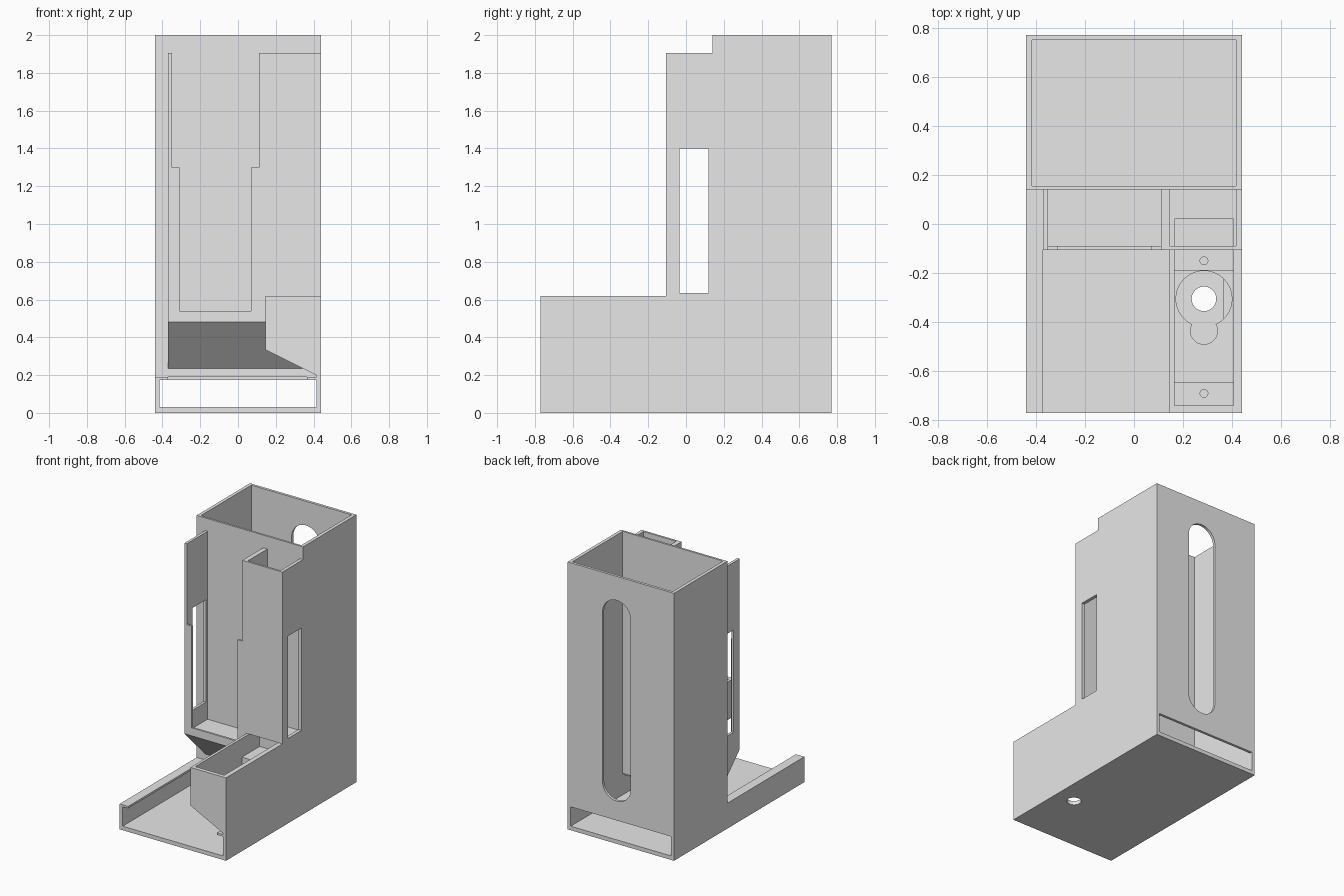
import bpy, bmesh, math
from mathutils import Vector

if "Cube" in bpy.data.objects:
    bpy.data.objects.remove(bpy.data.objects["Cube"])

grey = bpy.data.materials.new("light grey plastic")
grey.diffuse_color = (0.8, 0.8, 0.8, 1)
grey.use_nodes = True
grey.node_tree.nodes["Principled BSDF"].inputs["Base Color"].default_value = grey.diffuse_color


def prism(name, pts, axis, lo, hi):
    """Extrude a 2D outline along an axis (outline uses the other two axes in order)."""
    def place(p, d):
        c = list(p)
        c.insert(axis, d)
        return c
    bm = bmesh.new()
    f = bm.faces.new([bm.verts.new(place(p, lo)) for p in pts])
    r = bmesh.ops.extrude_face_region(bm, geom=[f])
    shift = [0, 0, 0]
    shift[axis] = hi - lo
    bmesh.ops.translate(bm, vec=Vector(shift),
                        verts=[v for v in r["geom"] if isinstance(v, bmesh.types.BMVert)])
    bmesh.ops.recalc_face_normals(bm, faces=bm.faces)
    me = bpy.data.meshes.new(name)
    bm.to_mesh(me)
    bm.free()
    me.materials.append(grey)
    ob = bpy.data.objects.new(name, me)
    bpy.context.collection.objects.link(ob)
    return ob


def box(name, x0, x1, y0, y1, z0, z1):
    return prism(name, [(x0, y0), (x1, y0), (x1, y1), (x0, y1)], 2, z0, z1)


def disc(cx, cy, r, n=40, a0=0, a1=2 * math.pi):
    return [(cx + r * math.cos(a0 + (a1 - a0) * i / n),
             cy + r * math.sin(a0 + (a1 - a0) * i / n)) for i in range(n)]


def cut(ob, *cutters):
    """Subtract the cutters one by one, then discard them."""
    for c in cutters:
        m = ob.modifiers.new("cut", "BOOLEAN")
        m.operation = "DIFFERENCE"
        m.solver = "EXACT"
        m.object = c
        dg = bpy.context.evaluated_depsgraph_get()
        dg.update()
        me = bpy.data.meshes.new_from_object(ob.evaluated_get(dg))
        ob.modifiers.clear()
        ob.data = me
        bpy.data.objects.remove(c)


def window(ob):
    cut(ob, box("cutter", -1, 1, -0.035, 0.12, 0.635, 1.4))


# Floor plate with an access hole
HX, HY = 0.285, -0.305
floor = box("base_floor", -0.44, 0.44, -0.77, 0.77, 0, 0.03)
cut(floor, prism("cutter", disc(HX, HY, 0.05), 2, -0.1, 0.1))

# Tray rails at the front
box("left_rail", -0.44, -0.415, -0.77, 0.14, 0, 0.19)
box("left_rail_lip", -0.44, -0.37, -0.77, 0.14, 0.175, 0.19)
box("right_rail_lip", 0.365, 0.42, -0.77, 0.14, 0.175, 0.19)

# Stepped right side wall
right = prism("right_wall", [(-0.77, 0), (0.77, 0), (0.77, 2), (0.14, 2), (0.14, 1.905),
                             (-0.105, 1.905), (-0.105, 0.62), (-0.77, 0.62)], 0, 0.415, 0.44)
window(right)

# Open-topped rear bin
box("bin_left_wall", -0.44, -0.415, 0.14, 0.77, 0, 2)
box("bin_front_wall", -0.44, 0.44, 0.14, 0.155, 0.19, 2)
back = box("bin_back_wall", -0.44, 0.44, 0.75, 0.77, 0, 2)
sx, sr = 0.035, 0.117
slot = (disc(sx, 1.82 - sr, sr, 20, 0, math.pi) + [(sx - sr, 1.82 - sr)]
        + disc(sx, 0.32 + sr, sr, 20, math.pi, 2 * math.pi) + [(sx + sr, 0.32 + sr)])
cut(back, box("cutter", -0.415, 0.415, 0.7, 0.8, 0.03, 0.175),
    prism("cutter", slot, 1, 0.7, 0.8))

# Device holder: sloped base, side wall and front frame strips
prism("holder_base", [(-0.105, 0.48), (-0.105, 0.54), (-0.09, 0.54), (-0.09, 0.5),
                      (0.14, 0.5), (0.14, 0.235)], 0, -0.37, 0.145)
prism("holder_base_side", [(-0.105, 0.48), (0.14, 0.48), (0.14, 0.235)], 0, 0.145, 0.415)
window(box("holder_left_wall", -0.37, -0.35, -0.105, 0.14, 0.48, 1.905))
box("frame_left", -0.37, -0.31, -0.105, -0.09, 0.48, 1.3)
box("frame_right", 0.07, 0.145, -0.105, -0.09, 0.48, 1.3)

# Cable column beside the holder
box("column_front", 0.11, 0.44, -0.105, -0.09, 0.62, 1.905)
window(box("column_inner_wall", 0.11, 0.145, -0.105, 0.14, 0.48, 1.905))

# Motor box: sloped underside, flange ledges, deep pocket, shaft and screw holes
motor = prism("motor_box", [(0.145, 0.335), (0.415, 0.2), (0.44, 0.2), (0.44, 0.62),
                            (0.145, 0.62)], 1, -0.77, 0.14)
cut(motor,
    box("cutter", 0.165, 0.405, -0.74, 0.02, 0.48, 0.8),
    box("cutter", 0.165, 0.405, -0.645, -0.19, 0.36, 0.6),
    prism("cutter", disc(HX, HY, 0.114), 2, 0.1, 0.5),
    prism("cutter", disc(HX, -0.435, 0.055), 2, 0.1, 0.5),
    prism("cutter", disc(HX, -0.15, 0.016, 16), 2, 0.38, 0.6),
    prism("cutter", disc(HX, -0.69, 0.016, 16), 2, 0.38, 0.6))
